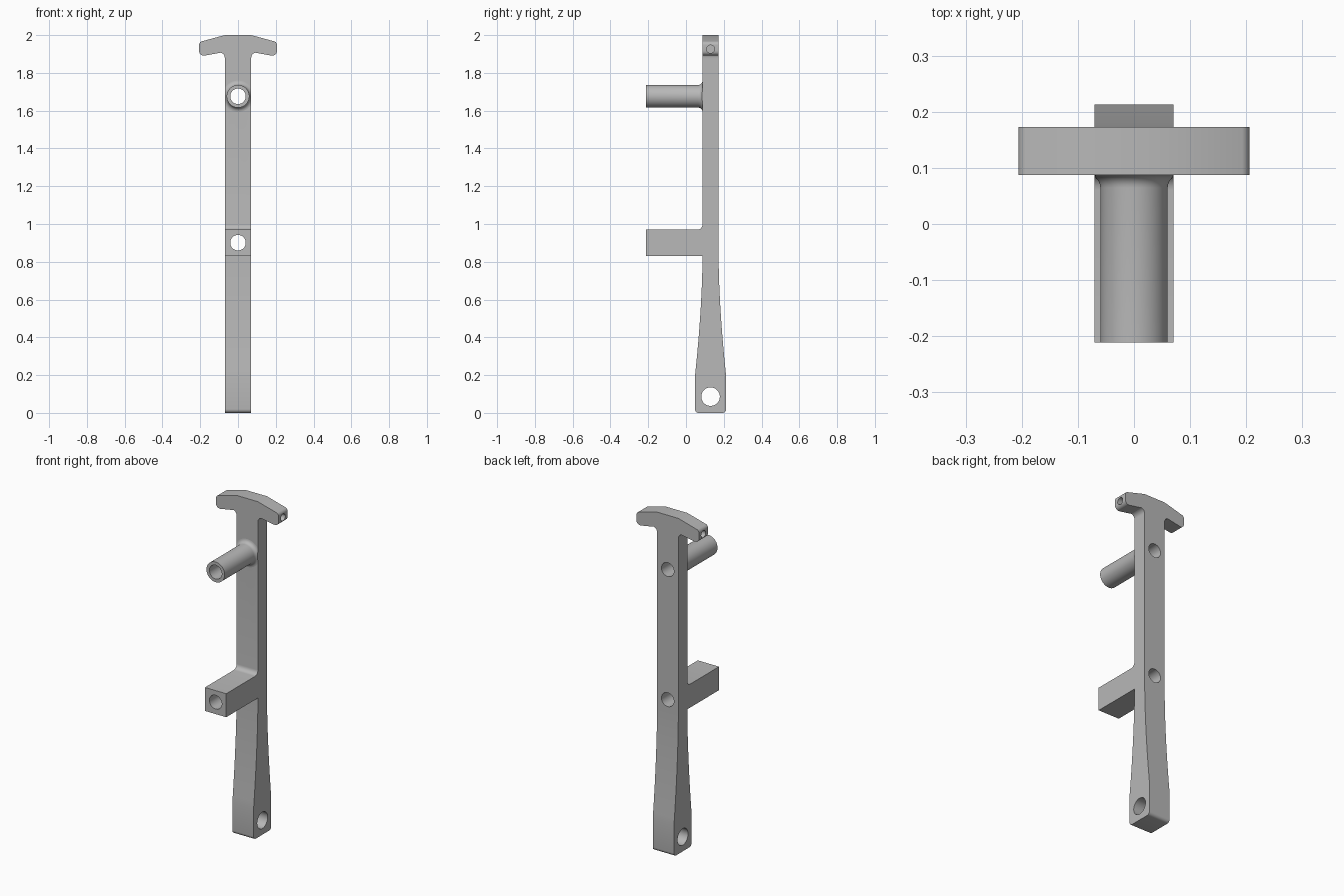
import bpy
import bmesh
import math
from mathutils import Matrix, Vector

if "Cube" in bpy.data.objects:
    bpy.data.objects.remove(bpy.data.objects["Cube"], do_unlink=True)

grey = bpy.data.materials.new("plain grey")
grey.use_nodes = True
grey.diffuse_color = (0.48, 0.48, 0.48, 1)
grey.node_tree.nodes["Principled BSDF"].inputs["Base Color"].default_value = grey.diffuse_color

HALF = 0.07      # half width of the bar
MID = 0.13       # depth centre of the bar
THIN = 0.0425    # half depth of the bar
FOOT = 0.083     # half depth of the foot
TIP = -0.211     # front end of both pegs
BORE = 0.041
ARM_Z, PEG_Z = 0.901, 1.676


def arc(cx, cy, r, start, end, steps=6):
    angles = [math.radians(start + (end - start) * i / steps) for i in range(steps + 1)]
    return [(cx + r * math.cos(a), cy + r * math.sin(a)) for a in angles]


def finish(bm, name):
    bmesh.ops.recalc_face_normals(bm, faces=bm.faces)
    mesh = bpy.data.meshes.new(name)
    bm.to_mesh(mesh)
    bm.free()
    obj = bpy.data.objects.new(name, mesh)
    bpy.context.collection.objects.link(obj)
    mesh.materials.append(grey)
    return obj


def extrude(name, points, start, offset):
    """Turn a list of 3D points into a prism."""
    bm = bmesh.new()
    face = bm.faces.new([bm.verts.new(Vector(p) + Vector(start)) for p in points])
    new = bmesh.ops.extrude_face_region(bm, geom=[face])["geom"]
    bmesh.ops.translate(bm, vec=offset, verts=[v for v in new if isinstance(v, bmesh.types.BMVert)])
    return finish(bm, name)


def activate(obj):
    bpy.ops.object.select_all(action="DESELECT")
    obj.select_set(True)
    bpy.context.view_layer.objects.active = obj


def drill(obj, centre, axis, radius, length):
    bm = bmesh.new()
    turn = Matrix.Rotation(math.pi / 2, 4, "Y" if axis == "x" else "X")
    bmesh.ops.create_cone(bm, cap_ends=True, segments=48, radius1=radius, radius2=radius,
                          depth=length, matrix=Matrix.Translation(centre) @ turn)
    cutter = finish(bm, "drill_cutter")
    cutter.hide_render = True
    activate(obj)
    mod = obj.modifiers.new("hole", "BOOLEAN")
    mod.operation, mod.solver, mod.object = "DIFFERENCE", "EXACT", cutter
    bpy.ops.object.modifier_apply(modifier=mod.name)
    bpy.data.objects.remove(cutter, do_unlink=True)


def smooth(obj):
    activate(obj)
    bpy.ops.object.shade_smooth_by_angle(angle=math.radians(30))


# Bar with flared foot and square arm, drawn from the side
arm_low, arm_top, foot_top, neck = 0.83, 0.97, 0.19, 1.87
taper = []
for i in range(17):
    t = i / 16
    taper.append((THIN + (FOOT - THIN) * t ** 1.7, arm_low + (foot_top - arm_low) * t))
r = 0.02
front = MID - THIN
profile = [(MID + THIN, neck)]
profile += [(MID + w, z) for w, z in taper]
profile += arc(MID + FOOT - r, r, r, 0, -90)
profile += arc(MID - FOOT + r, r, r, -90, -180)
profile += [(MID - w, z) for w, z in reversed(taper)]
profile += [(TIP, arm_low), (TIP, arm_top)]
f = 0.027
profile += arc(front - f, arm_top + f, f, -90, 0)
profile += [(front, neck)]
bar = extrude("bar_with_arm", [(0, y, z) for y, z in profile], (-HALF, 0, 0), (2 * HALF, 0, 0))
drill(bar, (0, MID, 0.086), "x", 0.049, 1)
for z in (ARM_Z, PEG_Z):
    drill(bar, (0, 0, z), "y", BORE, 1)
smooth(bar)

# T-shaped handle head, mirrored half outline
half = [(HALF, neck)]
half += arc(HALF + 0.028, 1.88, 0.028, 180, 105)
half += arc(0.181, 1.916, 0.025, -105, 0)
half += arc(0.186, 1.948, 0.02, 0, 70)
half += [(HALF, 2.0)]
outline = half + [(-x, z) for x, z in reversed(half)]
head = extrude("handle_head", [(x, 0, z) for x, z in outline], (0, front, 0), (0, 2 * THIN, 0))
for side in (-1, 1):
    drill(head, (side * 0.206, MID, 1.926), "x", 0.021, 0.12)
smooth(head)

# Round hollow peg with a flared root, turned about its axis
ring = [(BORE, front), (BORE, TIP), (0.06, TIP)]
ring += [(rad, y) for rad, y in arc(0.083, front - 0.023, 0.023, 180, 90)]
bm = bmesh.new()
count = 64
loops = []
for i in range(count):
    a = 2 * math.pi * i / count
    loops.append([bm.verts.new((max(-HALF, min(HALF, rad * math.cos(a))), y,
                                PEG_Z + rad * math.sin(a))) for rad, y in ring])
for i in range(count):
    a, b = loops[i], loops[(i + 1) % count]
    for j in range(len(ring) - 1):
        bm.faces.new((a[j], a[j + 1], b[j + 1], b[j]))
peg = finish(bm, "round_peg")
smooth(peg)
